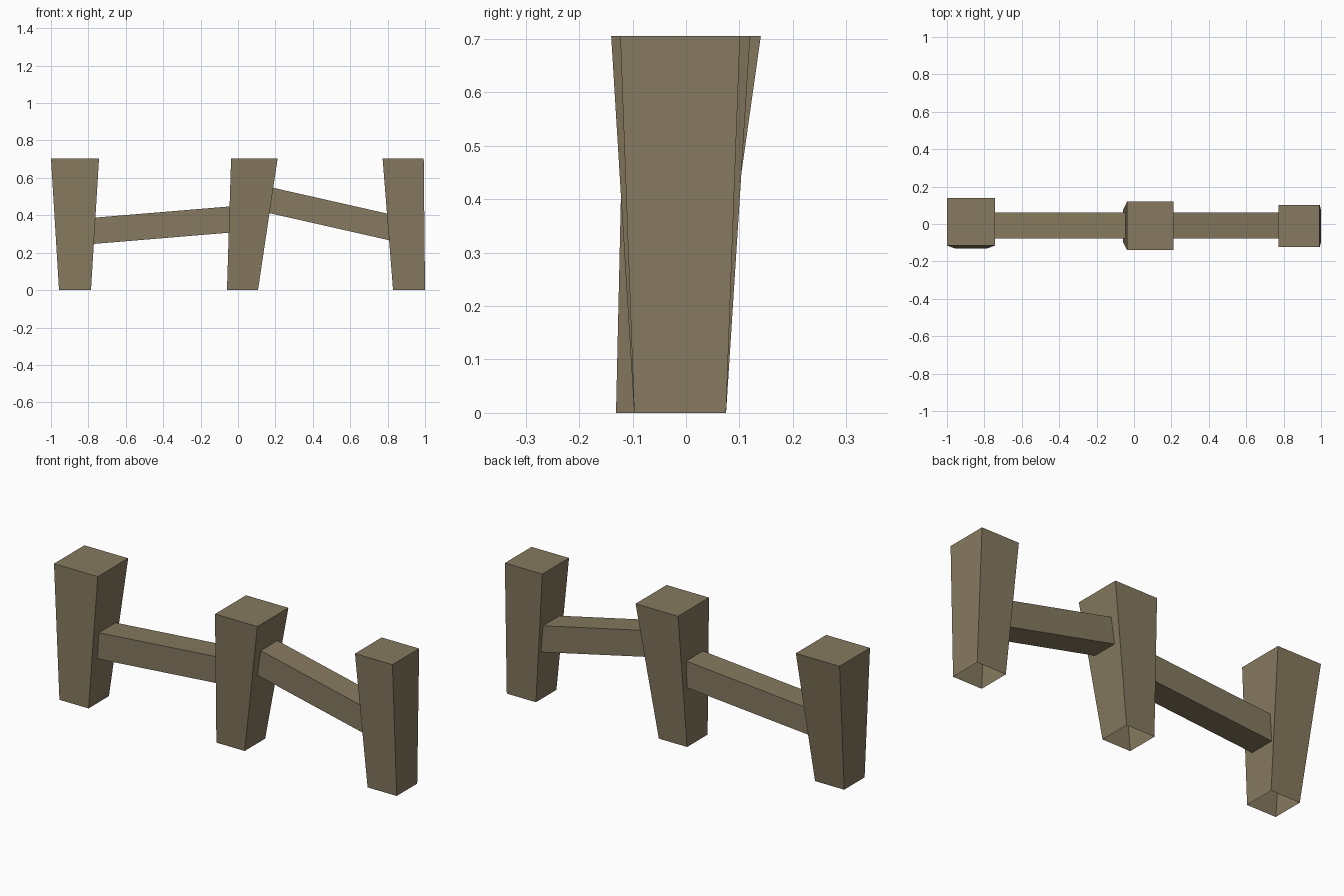
import bpy
import bmesh

if "Cube" in bpy.data.objects:
    bpy.data.objects.remove(bpy.data.objects["Cube"])

wood = bpy.data.materials.new("weathered_wood")
wood.diffuse_color = (0.238, 0.193, 0.115, 1)
wood.use_nodes = True
wood.node_tree.nodes["Principled BSDF"].inputs["Base Color"].default_value = wood.diffuse_color


def loft(name, ring_a, ring_b, cap_b):
    """Four-sided sleeve between two corner rings, optionally capped at the far end."""
    bm = bmesh.new()
    a = [bm.verts.new(p) for p in ring_a]
    b = [bm.verts.new(p) for p in ring_b]
    for i in range(4):
        j = (i + 1) % 4
        bm.faces.new((a[i], a[j], b[j], b[i]))
    if cap_b:
        bm.faces.new(b)
    mesh = bpy.data.meshes.new(name)
    bm.to_mesh(mesh)
    bm.free()
    mesh.materials.append(wood)
    obj = bpy.data.objects.new(name, mesh)
    bpy.context.collection.objects.link(obj)


def post(name, foot, head, height=0.705):
    """Tapered post, open underneath; foot and head are (x0, x1, y0, y1)."""
    def ring(r, z):
        x0, x1, y0, y1 = r
        return [(x0, y0, z), (x1, y0, z), (x1, y1, z), (x0, y1, z)]
    loft(name, ring(foot, 0), ring(head, height), True)


def rail(name, start, end, half_z=0.07, y0=-0.078, y1=0.062):
    """Sloping rail whose open ends are buried in the posts; ends are (x, z)."""
    def ring(p):
        x, z = p
        return [(x, y0, z + half_z), (x, y0, z - half_z),
                (x, y1, z - half_z), (x, y1, z + half_z)]
    loft(name, ring(start), ring(end), False)


# Posts
post("left_post", (-0.957, -0.786, -0.131, 0.04), (-1.0, -0.743, -0.115, 0.14))
post("middle_post", (-0.059, 0.107, -0.097, 0.075), (-0.037, 0.212, -0.14, 0.12))
post("right_post", (0.829, 1.0, -0.097, 0.075), (0.773, 0.993, -0.123, 0.101))

# Rails
rail("left_rail", (-0.82, 0.313), (0.0, 0.381))
rail("right_rail", (0.12, 0.4925), (0.86, 0.325))
